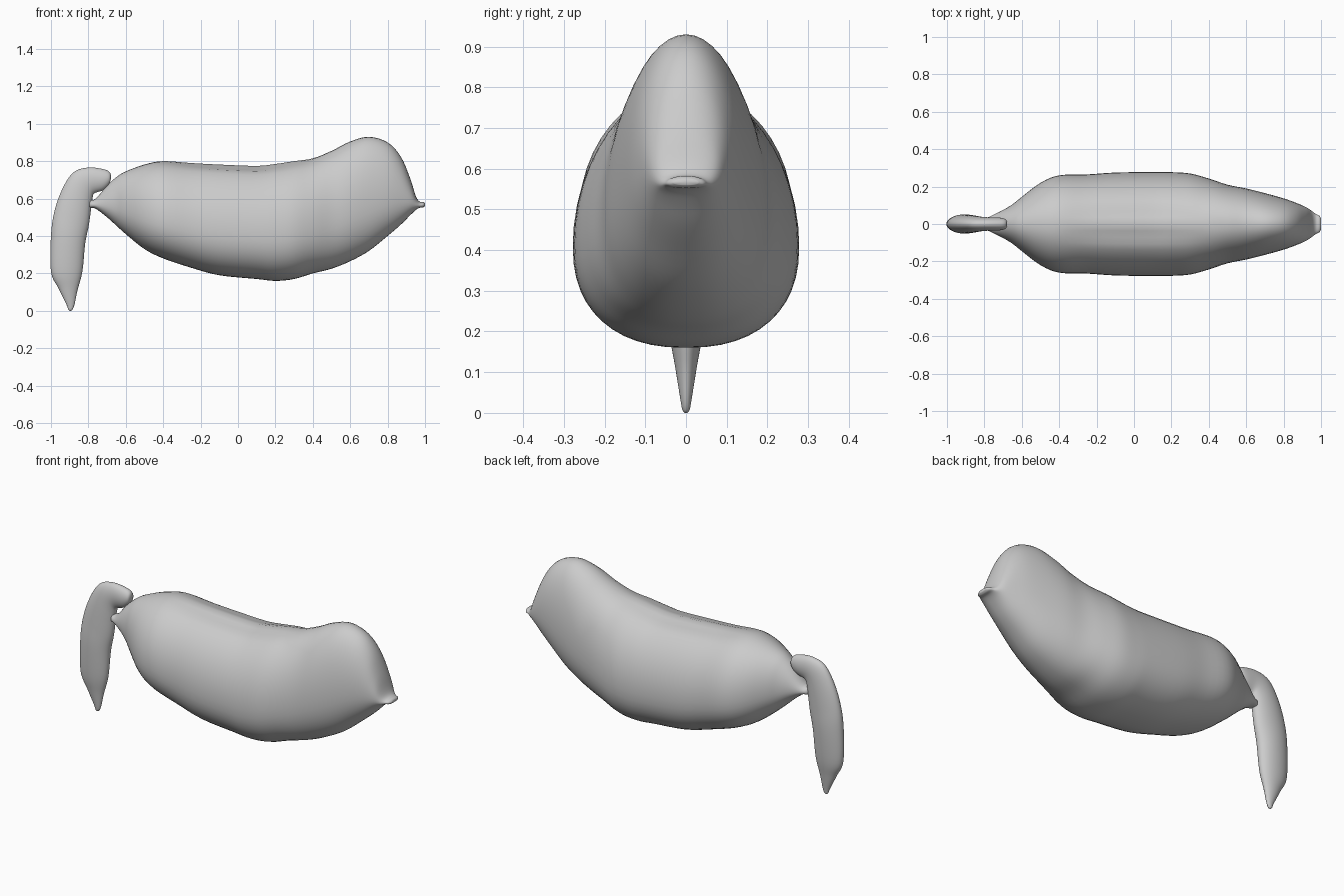
import bpy, bmesh, math
from mathutils import Vector

default = bpy.data.objects.get("Cube")
if default:
    bpy.data.objects.remove(default)

grey = bpy.data.materials.new("plain grey")
grey.use_nodes = True
COLOUR = (0.6, 0.6, 0.6, 1)
grey.diffuse_color = COLOUR
grey.node_tree.nodes["Principled BSDF"].inputs["Base Color"].default_value = COLOUR

SIDES = 48


def smooth_rows(rows, steps):
    """Interpolate rows of numbers with a Catmull-Rom spline."""
    rows = [Vector(r) for r in rows]
    out = []
    for i in range(len(rows) - 1):
        a, b, c = rows[max(i - 1, 0)], rows[i], rows[i + 1]
        d = rows[min(i + 2, len(rows) - 1)]
        for s in range(steps):
            t = s / steps
            out.append(b + (c - a) * (t / 2) + (a * 2 - b * 5 + c * 4 - d) * (t * t / 2)
                       + (b * 3 - a - c * 3 + d) * (t ** 3 / 2))
    return out + [rows[-1]]


def loft(name, rings):
    """Skin closed rings of points and cap both ends with a fan."""
    bm = bmesh.new()
    loops = [[bm.verts.new(p) for p in ring] for ring in rings]
    for a, b in zip(loops, loops[1:]):
        for i in range(SIDES):
            j = (i + 1) % SIDES
            bm.faces.new((a[i], a[j], b[j], b[i]))
    for loop in (loops[0], loops[-1]):
        middle = bm.verts.new(sum((v.co for v in loop), Vector()) / SIDES)
        for i in range(SIDES):
            bm.faces.new((loop[i], loop[(i + 1) % SIDES], middle))
    bmesh.ops.recalc_face_normals(bm, faces=bm.faces)
    mesh = bpy.data.meshes.new(name)
    bm.to_mesh(mesh)
    bm.free()
    mesh.materials.append(grey)
    obj = bpy.data.objects.new(name, mesh)
    bpy.context.collection.objects.link(obj)
    bpy.ops.object.select_all(action='DESELECT')
    obj.select_set(True)
    bpy.context.view_layer.objects.active = obj
    bpy.ops.object.shade_smooth_by_angle(angle=math.radians(60))
    return obj


def egg_ring(x, low, high, half):
    """Egg section: full below, rounder above, with a faint spine ridge."""
    widest = low + (high - low) * 0.4
    spine = 0.012 * max(0, 1 - (x / 0.42) ** 2)
    ring = []
    for i in range(SIDES):
        a = math.tau * i / SIDES
        c, s = math.cos(a), math.sin(a)
        power = 1 if s > 0 else 0.86
        y = half * math.copysign(abs(c) ** power, c)
        if s > 0:
            z = widest + (high - widest) * s
            z -= spine * math.exp(-((abs(y) - 0.06) / 0.03) ** 2)
        else:
            z = widest - (widest - low) * abs(s) ** power
        ring.append((x, y, z))
    return ring


# Body: x, underside height, back height, half width
body_rows = [
    (-0.8, .56, .58, .012), (-.79, .55, .592, .03), (-.76, .545, .60, .045),
    (-.7, .50, .67, .075), (-.65, .455, .715, .105), (-.6, .41, .745, .145),
    (-.5, .33, .782, .22), (-.4, .28, .80, .26), (-.25, .23, .79, .265),
    (-.1, .19, .782, .275), (.1, .17, .775, .278), (.2, .16, .785, .277),
    (.3, .17, .80, .27), (.4, .20, .815, .243), (.5, .225, .855, .21),
    (.6, .265, .905, .19), (.7, .32, .93, .165), (.8, .40, .90, .137),
    (.87, .46, .825, .112), (.92, .51, .71, .09), (.95, .538, .615, .07),
    (.97, .55, .585, .055), (.99, .553, .582, .045), (1, .56, .575, .03),
]
loft("body", [egg_ring(*r) for r in smooth_rows(body_rows, 4)])

# Tail: outer edge x and z, inner edge x and z, half width
tail_rows = [
    (-.678, .71, -.682, .695, .008), (-.685, .74, -.69, .672, .026),
    (-.72, .757, -.72, .645, .034), (-.80, .766, -.768, .628, .036),
    (-.88, .74, -.778, .60, .04), (-.94, .65, -.785, .55, .045),
    (-.982, .53, -.797, .46, .049), (-1, .40, -.817, .36, .051),
    (-1, .21, -.832, .21, .042), (-.96, .12, -.858, .11, .027),
    (-.918, .035, -.874, .035, .014), (-.908, .008, -.884, .008, .009),
    (-.9, 0, -.893, 0, .003),
]


def tail_ring(ox, oz, ix, iz, half):
    outer, inner = Vector((ox, 0, oz)), Vector((ix, 0, iz))
    centre, reach = (outer + inner) / 2, (outer - inner) / 2
    angles = [math.tau * i / SIDES for i in range(SIDES)]
    return [centre + reach * math.cos(a) + Vector((0, half * math.sin(a), 0)) for a in angles]


loft("tail", [tail_ring(*r) for r in smooth_rows(tail_rows, 5)])
